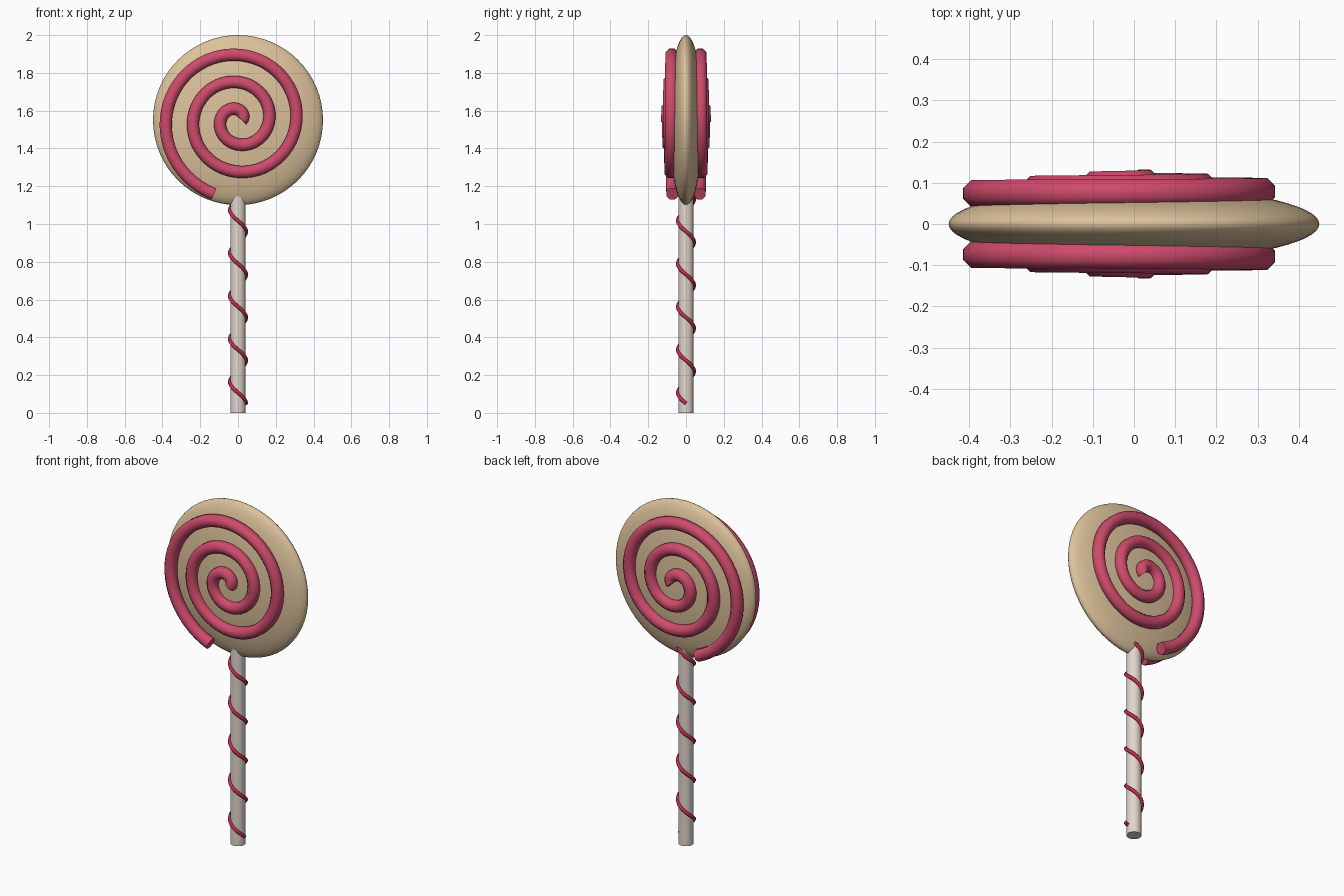
import bpy, bmesh
from math import cos, sin, pi, tau
from mathutils import Vector

cube = bpy.data.objects.get("Cube")
if cube:
    bpy.data.objects.remove(cube, do_unlink=True)


def material(name, rgb):
    mat = bpy.data.materials.new(name)
    mat.use_nodes = True
    mat.diffuse_color = (*rgb, 1)
    mat.node_tree.nodes["Principled BSDF"].inputs["Base Color"].default_value = (*rgb, 1)
    return mat


def finish(obj, name, mat):
    obj.name = obj.data.name = name
    obj.data.materials.append(mat)
    bpy.ops.object.select_all(action="DESELECT")
    obj.select_set(True)
    bpy.context.view_layer.objects.active = obj
    bpy.ops.object.shade_smooth_by_angle(angle=pi / 3)
    return obj


def tube(name, path, axis, radius, sides, mat):
    """Sweep a regular polygon along a path, keeping its flats square to the axis."""
    bm = bmesh.new()
    rings = []
    for i, p in enumerate(path):
        tangent = (path[min(i + 1, len(path) - 1)] - path[max(i - 1, 0)]).normalized()
        u = tangent.cross(axis).normalized()
        v = u.cross(tangent)
        angles = [tau * (k + 0.5) / sides for k in range(sides)]
        rings.append([bm.verts.new(p + radius * (cos(a) * u + sin(a) * v)) for a in angles])
    for a, b in zip(rings, rings[1:]):
        for k in range(sides):
            n = (k + 1) % sides
            bm.faces.new((a[k], a[n], b[n], b[k]))
    bm.faces.new(rings[0])
    bm.faces.new(rings[-1])
    bmesh.ops.recalc_face_normals(bm, faces=bm.faces)
    mesh = bpy.data.meshes.new(name)
    bm.to_mesh(mesh)
    bm.free()
    obj = bpy.data.objects.new(name, mesh)
    bpy.context.collection.objects.link(obj)
    return finish(obj, name, mat)


cream = material("cream candy", (0.72, 0.54, 0.33))
pink = material("pink swirl", (0.62, 0.07, 0.15))
white = material("warm white stick", (0.76, 0.67, 0.62))
red = material("red ribbon", (0.55, 0.025, 0.07))

CENTRE = 1.55

# Flattened candy disc, poles facing front and back
bpy.ops.mesh.primitive_uv_sphere_add(segments=64, ring_count=32, radius=0.45,
                                     location=(0, 0, CENTRE), rotation=(pi / 2, 0, 0))
disc = bpy.context.object
disc.scale = (1, 1, 0.2)
finish(disc, "candy_disc", cream)

# Stick
bpy.ops.mesh.primitive_cylinder_add(vertices=24, radius=0.04, depth=1.17,
                                    location=(0, 0, 0.585))
finish(bpy.context.object, "stick", white)

# Raised spirals on the front and back faces
TURNS, STEPS = 2.7, 160
for name, side in (("front_swirl", -1), ("back_swirl", 1)):
    path = []
    for i in range(STEPS + 1):
        t = i / STEPS
        a, r = tau * TURNS * t, 0.02 + 0.391 * t
        path.append(Vector((r * cos(a), side * (0.1 - 0.028 * t), CENTRE + r * sin(a))))
    tube(name, path, Vector((0, 1, 0)), 0.035, 8, pink)

# Ribbon winding up the stick
path = []
for i in range(201):
    t = 5 * i / 200
    path.append(Vector((0.043 * cos(tau * t), -0.043 * sin(tau * t), 0.05 + 0.2275 * t)))
tube("stick_ribbon", path, Vector((0, 0, 1)), 0.01, 8, red)
